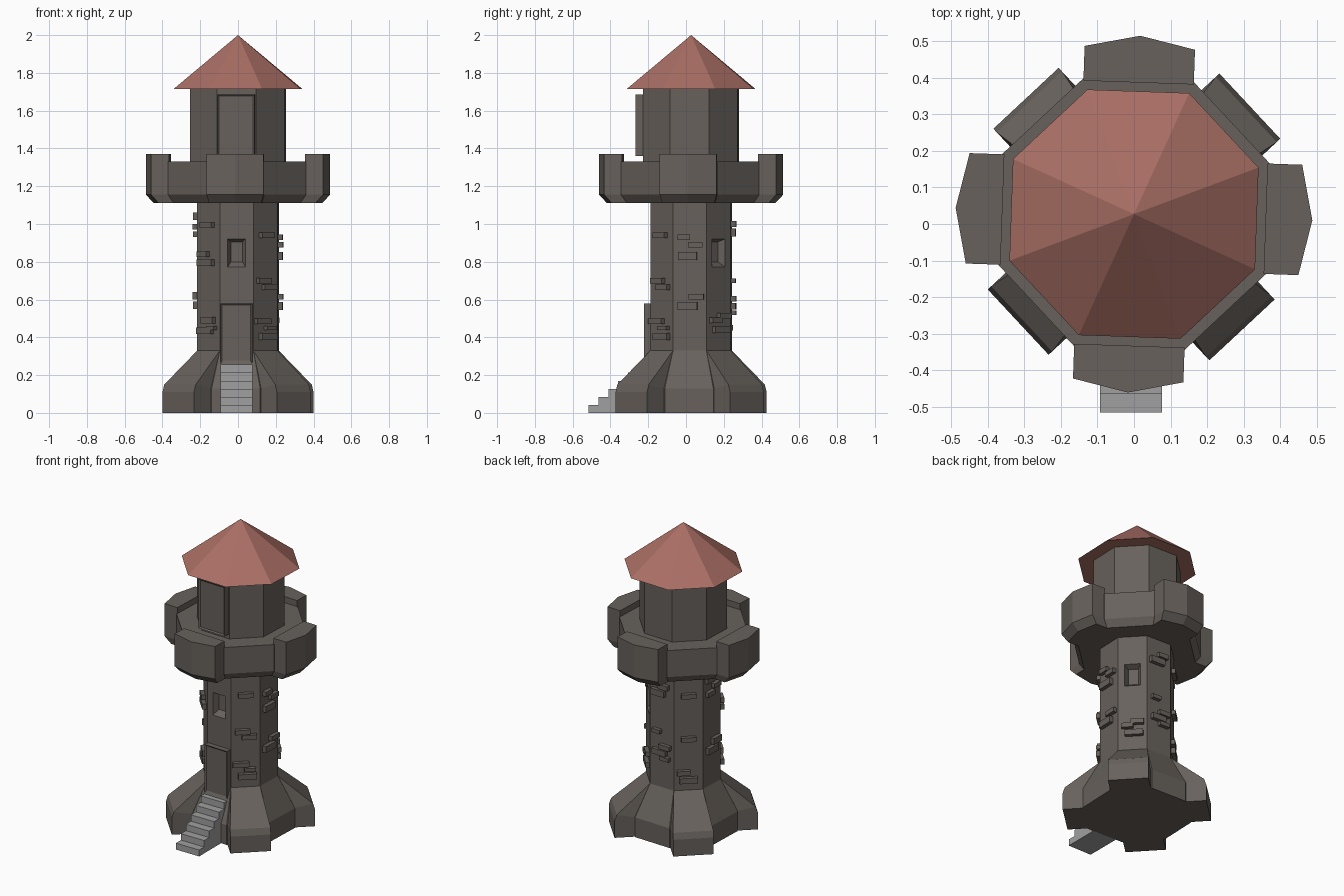
import bpy, bmesh, math
from mathutils import Matrix, Vector

if "Cube" in bpy.data.objects:
    bpy.data.objects.remove(bpy.data.objects["Cube"])

CENTRE = Vector((0, 0.027, 0))
TWIST = math.radians(-2)          # whole tower is turned slightly
T = math.tan(math.pi / 8)         # half side of an octagon per unit apothem


def material(name, rgb):
    m = bpy.data.materials.new(name)
    m.diffuse_color = (*rgb, 1)
    m.use_nodes = True
    m.node_tree.nodes["Principled BSDF"].inputs["Base Color"].default_value = m.diffuse_color
    return m


STONE = material("dark_stone", (0.136, 0.120, 0.106))
ROOF = material("red_roof", (0.402, 0.159, 0.130))
STEP = material("grey_steps", (0.35, 0.35, 0.35))


def frame(k):
    # local frame: -y points out of octagon side k (0 front, 2 right, 4 back, 6 left)
    return Matrix.Translation(CENTRE) @ Matrix.Rotation(TWIST + k * math.pi / 4, 4, 'Z')


def finish(bm, name, mat, k=0):
    bmesh.ops.recalc_face_normals(bm, faces=bm.faces)
    bm.transform(frame(k))
    me = bpy.data.meshes.new(name)
    bm.to_mesh(me)
    bm.free()
    me.materials.append(mat)
    ob = bpy.data.objects.new(name, me)
    bpy.context.collection.objects.link(ob)
    return ob


def octagon(name, profile, mat):
    # stack of octagon rings from (apothem, z); apothem 0 makes a point
    bm = bmesh.new()
    rings = []
    for a, z in profile:
        if a == 0:
            rings.append([bm.verts.new((0, 0, z))] * 8)
            continue
        r = a / math.cos(math.pi / 8)
        angs = [math.pi / 8 + i * math.pi / 4 for i in range(8)]
        rings.append([bm.verts.new((r * math.cos(t), r * math.sin(t), z)) for t in angs])
    bm.faces.new(rings[0])
    for lo, hi in zip(rings, rings[1:]):
        for i in range(8):
            j = (i + 1) % 8
            quad = [lo[i], lo[j], hi[j], hi[i]]
            bm.faces.new(quad if hi[i] != hi[j] else quad[:3])
    if profile[-1][0] > 0:
        bm.faces.new(rings[-1])
    return finish(bm, name, mat)


def prism(name, outline, z0, z1, k, mat, chamfer=None):
    # vertical prism from (u, distance) outline, optional smaller bottom outline
    bm = bmesh.new()
    levels = [(outline, z0), (outline, z1)]
    if chamfer:
        levels = [(chamfer, z0), (outline, z0 + 0.045), (outline, z1)]
    rings = [[bm.verts.new((u, -d, z)) for u, d in o] for o, z in levels]
    bm.faces.new(rings[0])
    bm.faces.new(rings[-1])
    n = len(outline)
    for lo, hi in zip(rings, rings[1:]):
        for i in range(n):
            j = (i + 1) % n
            bm.faces.new([lo[i], lo[j], hi[j], hi[i]])
    return finish(bm, name, mat, k)


def hull(name, sections, k, mat):
    # convex solid from (distance, half width, z) pairs of points
    bm = bmesh.new()
    vs = [bm.verts.new((s * h, -d, z)) for d, h, z in sections for s in (-1, 1)]
    bmesh.ops.convex_hull(bm, input=vs)
    bmesh.ops.dissolve_limit(bm, angle_limit=0.01, verts=bm.verts, edges=bm.edges)
    return finish(bm, name, mat, k)


def box(name, u, w, d0, d1, z0, z1, k, mat):
    h = w / 2
    return prism(name, [(u - h, d0), (u + h, d0), (u + h, d1), (u - h, d1)], z0, z1, k, mat)


def door(name, w, d0, d1, z0, z1):
    # slab with a sunken panel on its front
    ob = box(name, 0, w, d0, d1, z0, z1, 0, STONE)
    bm = bmesh.new()
    bm.from_mesh(ob.data)
    f = min(bm.faces, key=lambda f: f.normal.y)
    n = f.normal.copy()
    bmesh.ops.inset_individual(bm, faces=[f], thickness=0.012)
    bmesh.ops.translate(bm, verts=f.verts, vec=n * -0.008)
    bm.to_mesh(ob.data)
    bm.free()


# Flared base with four diagonal buttresses
octagon("base", [(0.31, 0), (0.31, 0.13), (0.213, 0.33)], STONE)
for k in (1, 3, 5, 7):
    hull("base_buttress", [(0.15, 0.07, 0.33), (0.213, 0.088, 0.33), (0.42, 0.122, 0.15),
                           (0.433, 0.122, 0.11), (0.433, 0.122, 0),
                           (0.27, 0.122, 0), (0.27, 0.122, 0.12)], k, STONE)

# Shaft with two splayed window recesses
shaft = octagon("shaft", [(0.213, 0.30), (0.213, 1.13)], STONE)
for k in (0, 3):
    cutter = hull("window_cutter", [(0.223, 0.052, 0.765), (0.223, 0.052, 0.925),
                                    (0.175, 0.03, 0.80), (0.175, 0.03, 0.905)], k, STONE)
    cutter.hide_render = True
    mod = shaft.modifiers.new("window", 'BOOLEAN')
    mod.operation = 'DIFFERENCE'
    mod.solver = 'EXACT'
    mod.object = cutter
    bpy.context.view_layer.objects.active = shaft
    bpy.ops.object.modifier_apply(modifier=mod.name)
    bpy.data.objects.remove(cutter)

# Raised bricks: side -> (u, z, width, height)
BRICKS = {
    1: [(0, .94, .09, .03), (-.02, .70, .09, .03), (.02, .665, .09, .03),
        (-.03, .485, .1, .03), (.025, .45, .07, .022), (.01, .405, .11, .036)],
    2: [(-.03, .93, .065, .03), (.03, .89, .075, .03), (-.012, .83, .1, .042),
        (.035, .615, .08, .03), (-.012, .565, .105, .042)],
    3: [(.03, .515, .08, .03), (-.03, .49, .07, .03), (.01, .44, .11, .036)],
    4: [(.02, 1.0, .07, .03), (-.02, .955, .1, .04), (-.03, .70, .06, .025),
        (.03, .605, .08, .03), (-.01, .565, .1, .036), (.03, .53, .07, .025)],
    5: [(0, .955, .09, .03), (0, .67, .09, .03), (-.03, .45, .08, .03), (0, .40, .11, .036)],
    6: [(-.02, 1.04, .1, .04), (.03, .985, .07, .03), (-.03, .945, .07, .03),
        (.03, .62, .08, .04), (-.01, .57, .1, .042)],
    7: [(0, .995, .09, .028), (-.03, .84, .075, .03), (-.01, .795, .11, .036),
        (.01, .49, .09, .036), (-.015, .435, .11, .036), (.035, .45, .06, .022)],
}
for k, rows in BRICKS.items():
    for u, z, w, h in rows:
        box("brick", u, w, 0.20, 0.238, z - h / 2, z + h / 2, k, STONE)

# Balcony platform with four large pointed merlons
octagon("balcony", [(0.335, 1.11), (0.366, 1.155), (0.366, 1.33)], STONE)
for k in (0, 2, 4, 6):
    top = [(-0.151, 0.36), (0.151, 0.36), (0.151, 0.455), (0, 0.488), (-0.151, 0.455)]
    low = [(-0.138, 0.32), (0.138, 0.32), (0.138, 0.415), (0, 0.445), (-0.138, 0.415)]
    prism("merlon", top, 1.11, 1.37, k, STONE, low)

# Upper turret and roof
octagon("turret", [(0.25, 1.32), (0.25, 1.72)], STONE)
octagon("roof", [(0.336, 1.715), (0, 2.0)], ROOF)

# Doors
door("upper_door", 0.196, 0.24, 0.29, 1.36, 1.685)
door("lower_door", 0.168, 0.20, 0.247, 0.20, 0.58)

# Staircase: one stepped side profile swept across its width
n, run, rise = 6, 0.052, 0.0425
side = [(-0.20, 0), (-0.515, 0)]
for i in range(n):
    y = -0.515 + i * run
    side += [(y, (i + 1) * rise), (y + run, (i + 1) * rise)]
side[-1] = (-0.20, n * rise)
bm = bmesh.new()
face = bm.faces.new([bm.verts.new((-0.093, y, z)) for y, z in side])
ext = bmesh.ops.extrude_face_region(bm, geom=[face])
bmesh.ops.translate(bm, vec=(0.17, 0, 0),
                    verts=[v for v in ext["geom"] if isinstance(v, bmesh.types.BMVert)])
bm.transform(frame(0).inverted())
finish(bm, "stairs", STEP)
